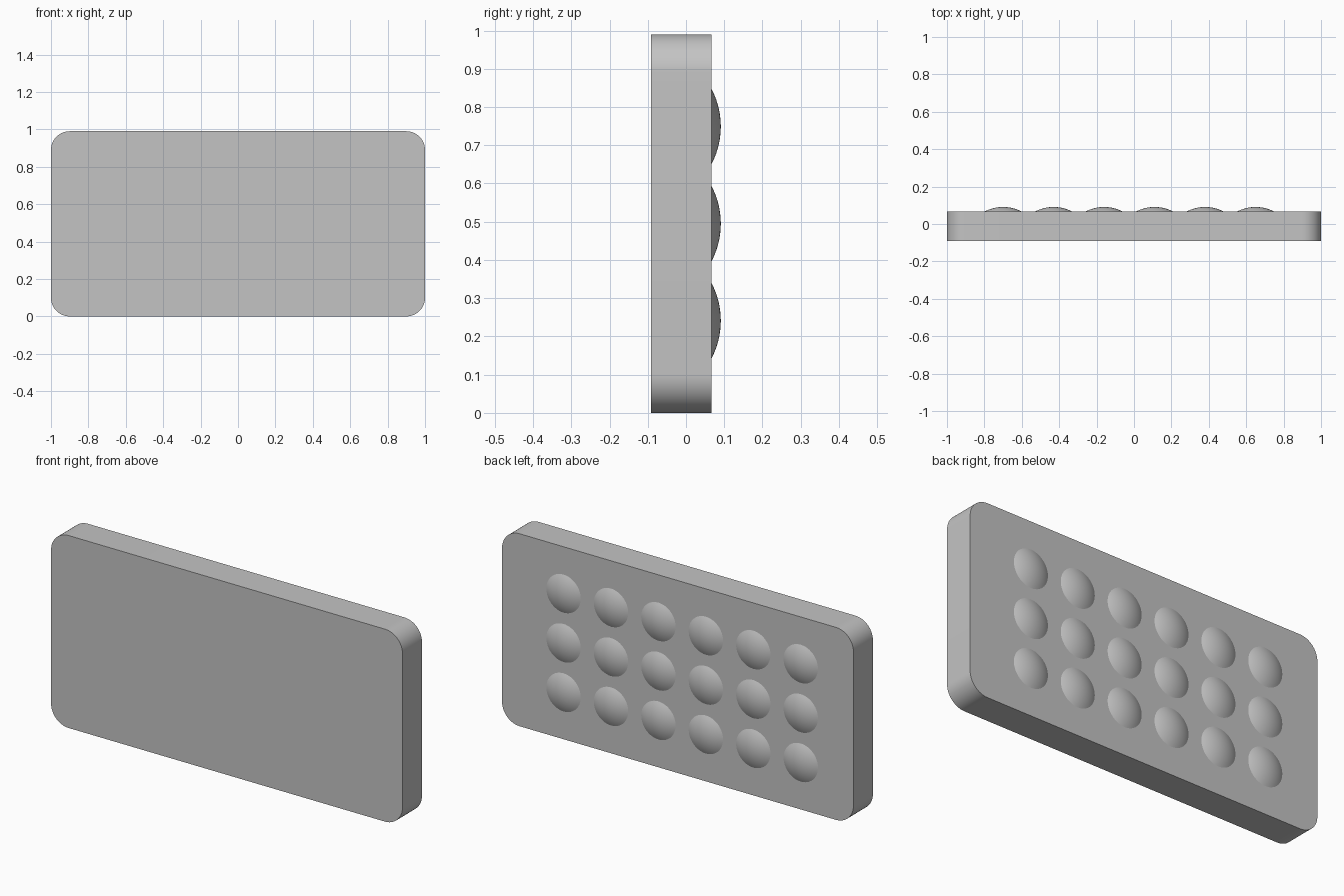
import bpy, bmesh, math
from mathutils import Matrix, Vector

cube = bpy.data.objects.get("Cube")
if cube:
    bpy.data.objects.remove(cube, do_unlink=True)

WIDTH, HEIGHT = 2.0, 0.99
FRONT, BACK = -0.091, 0.067
CORNER = 0.1
DOME_RADIUS, DOME_HEIGHT = 0.098, 0.024

grey = bpy.data.materials.new("light_grey")
grey.use_nodes = True
colour = (0.55, 0.55, 0.55, 1)
grey.diffuse_color = colour
grey.node_tree.nodes["Principled BSDF"].inputs["Base Color"].default_value = colour


def add_object(name, bm, angle):
    bmesh.ops.recalc_face_normals(bm, faces=bm.faces)
    mesh = bpy.data.meshes.new(name)
    bm.to_mesh(mesh)
    bm.free()
    mesh.materials.append(grey)
    obj = bpy.data.objects.new(name, mesh)
    bpy.context.collection.objects.link(obj)
    bpy.ops.object.select_all(action='DESELECT')
    obj.select_set(True)
    bpy.context.view_layer.objects.active = obj
    bpy.ops.object.shade_smooth_by_angle(angle=math.radians(angle))
    return obj


# Slab with its four corners rounded
bm = bmesh.new()
bmesh.ops.create_cube(bm, size=1)
bmesh.ops.scale(bm, vec=(WIDTH, BACK - FRONT, HEIGHT), verts=bm.verts)
bmesh.ops.translate(bm, vec=(0, (BACK + FRONT) / 2, HEIGHT / 2), verts=bm.verts)
corners = [e for e in bm.edges
           if abs(e.verts[0].co.y - e.verts[1].co.y) > 0.1]
bmesh.ops.bevel(bm, geom=corners, offset=CORNER, segments=16,
                profile=0.5, affect='EDGES')
add_object("slab", bm, 30)

# Shallow dome: an arc revolved about the y axis
bm = bmesh.new()
sphere_r = (DOME_RADIUS ** 2 + DOME_HEIGHT ** 2) / (2 * DOME_HEIGHT)
half_angle = math.asin(DOME_RADIUS / sphere_r)
rings = 10
arc = []
for i in range(rings + 1):
    a = half_angle * i / rings
    y = sphere_r * math.cos(a) - sphere_r + DOME_HEIGHT
    arc.append(bm.verts.new((sphere_r * math.sin(a), y, 0)))
edges = [bm.edges.new(pair) for pair in zip(arc, arc[1:])]
bmesh.ops.spin(bm, geom=arc + edges, cent=(0, 0, 0), axis=(0, 1, 0),
               angle=math.tau, steps=48, use_duplicate=False)
bmesh.ops.remove_doubles(bm, verts=bm.verts, dist=0.0001)
# Close the base so the normals point outward
rim = [e for e in bm.edges if e.is_boundary]
bmesh.ops.holes_fill(bm, edges=rim, sides=0)
bmesh.ops.translate(bm, vec=(0, BACK, 0), verts=bm.verts)
dome = add_object("dome", bm, 20)

# Three rows of six domes, sharing one mesh
for row in range(3):
    for col in range(6):
        obj = dome if row == col == 0 else dome.copy()
        if obj is not dome:
            bpy.context.collection.objects.link(obj)
        obj.name = f"dome_row{row + 1}_{col + 1}"
        obj.location = (-0.70 + 0.27 * col, 0, 0.241 + 0.254 * row)
